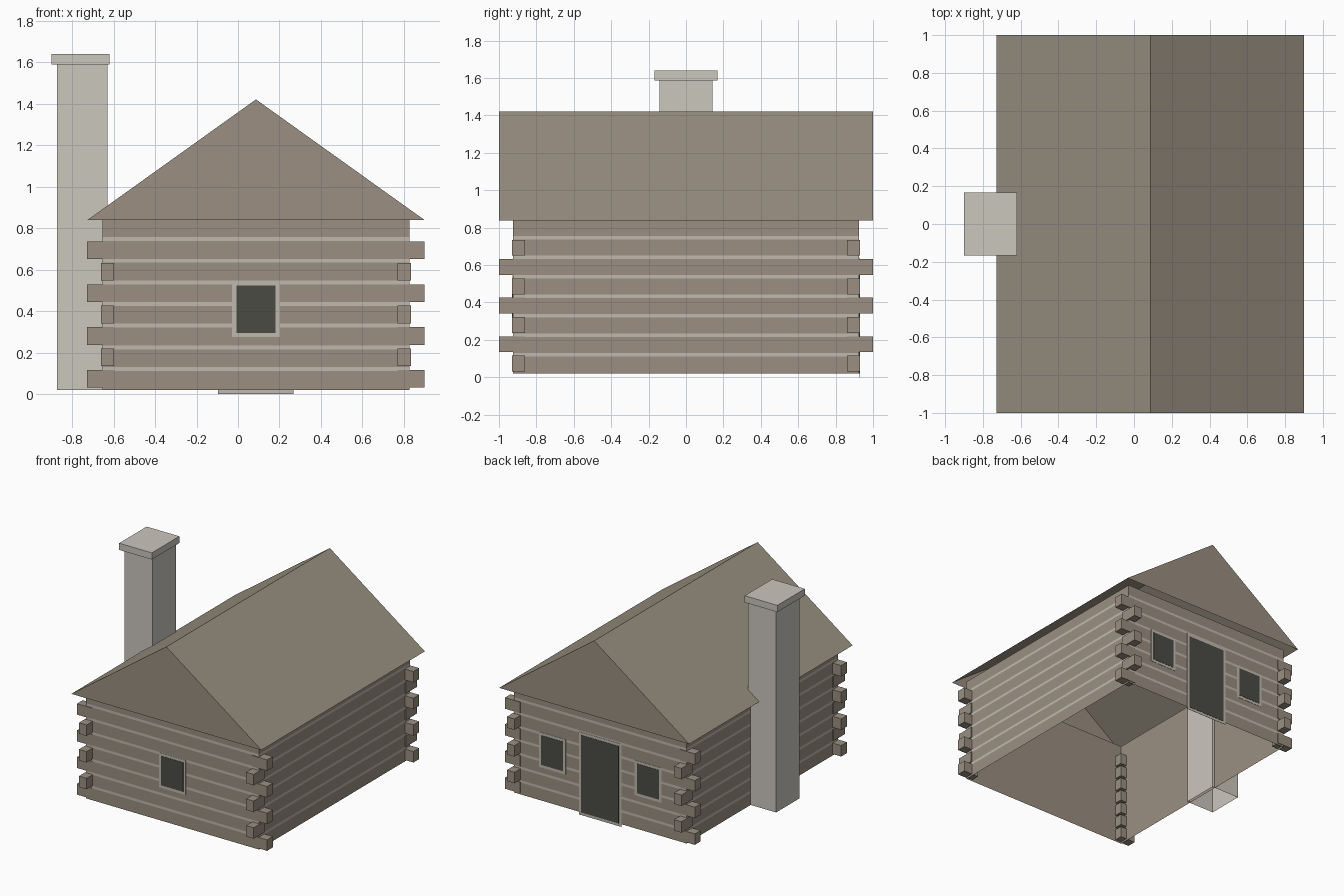
import bpy, bmesh

cube = bpy.data.objects.get("Cube")
if cube:
    bpy.data.objects.remove(cube, do_unlink=True)


def material(name, r, g, b):
    m = bpy.data.materials.new(name)
    m.use_nodes = True
    m.diffuse_color = (r, g, b, 1)
    m.node_tree.nodes["Principled BSDF"].inputs["Base Color"].default_value = (r, g, b, 1)
    return m


LOG = material("weathered log", .325, .275, .222)
ROOF = material("roof brown", .32, .28, .22)
MORTAR = material("pale mortar", .53, .49, .43)
STONE = material("chimney stone", .6, .57, .515)
DARK = material("dark opening", .07, .07, .06)


def finish(name, bm, *mats):
    mesh = bpy.data.meshes.new(name)
    bm.to_mesh(mesh)
    bm.free()
    for mat in mats:
        mesh.materials.append(mat)
    obj = bpy.data.objects.new(name, mesh)
    bpy.context.collection.objects.link(obj)
    return obj


def add_box(bm, x0, x1, y0, y1, z0, z1):
    for v in bmesh.ops.create_cube(bm, size=1)["verts"]:
        v.co.x = x1 if v.co.x > 0 else x0
        v.co.y = y1 if v.co.y > 0 else y0
        v.co.z = z1 if v.co.z > 0 else z0


def box(name, mat, *size):
    bm = bmesh.new()
    add_box(bm, *size)
    return finish(name, bm, mat)


def tube(bm, x0, x1, y0, y1, heights):
    """Open rectangular tube with a loop of edges at every height."""
    loops = [[bm.verts.new((x, y, z)) for x, y in
              ((x0, y0), (x1, y0), (x1, y1), (x0, y1))] for z in heights]
    for low, high in zip(loops, loops[1:]):
        for k in range(4):
            n = (k + 1) % 4
            bm.faces.new((low[k], low[n], high[n], high[k]))


# Main dimensions
CX = .0865
HX, HY = .74, .925
BASE, EAVE, RIDGE = .02, .838, 1.42
PITCH, GAP, LINES = .1043, .019, 7

# Outer walls: log courses with mortar bands between them
heights = [BASE]
for i in range(LINES):
    mid = .121 + i * PITCH
    heights += [mid - GAP / 2, mid + GAP / 2]
heights.append(EAVE)
bm = bmesh.new()
tube(bm, CX - HX, CX + HX, -HY, HY, heights)
for f in bm.faces:
    f.material_index = int(max(v.co.z for v in f.verts) - min(v.co.z for v in f.verts) < GAP * 1.5)
finish("log_walls", bm, LOG, MORTAR)

# Plain inner lining, facing inwards
bm = bmesh.new()
SKIN = .004
tube(bm, CX - HX + SKIN, CX + HX - SKIN, -HY + SKIN, HY - SKIN, (BASE, EAVE))
bmesh.ops.reverse_faces(bm, faces=bm.faces[:])
finish("inner_lining", bm, LOG)

# Alternating log ends at the four corners
ends = bmesh.new()
for i in range(LINES):
    z0 = .031 + i * .1032
    out_x, out_y = (.8135, .93) if i % 2 == 0 else (.748, 1.0)
    for sx in (-1, 1):
        for sy in (-1, 1):
            add_box(ends, *sorted((CX + sx * .683, CX + sx * out_x)),
                    *sorted((sy * .86, sy * out_y)), z0, z0 + .085)
finish("log_ends", ends, LOG)

# Gabled roof, open underneath, with log-coloured gables
bm = bmesh.new()
front, back = [[bm.verts.new((CX + dx, y, z)) for dx, z in
                ((-.8135, EAVE), (.8135, EAVE), (0, RIDGE))] for y in (-1, 1)]
gables = [bm.faces.new(front), bm.faces.new(back[::-1])]
bm.faces.new((front[1], back[1], back[2], front[2]))
bm.faces.new((front[2], back[2], back[0], front[0]))
for f in gables:
    f.material_index = 1
finish("roof", bm, ROOF, LOG)

# Chimney, hollow and open below, and its cap
bm = bmesh.new()
tube(bm, -.872, -.63, -.143, .143, (BASE, 1.588))
finish("chimney_shaft", bm, STONE)
box("chimney_cap", STONE, -.9, -.62, -.168, .168, 1.588, 1.64)


# Framed openings: a thin pale plate with a dark pane on it
def opening(name, side, cx, half, z0, z1, trim=.021):
    box(name + "_frame", MORTAR, cx - half, cx + half,
        *sorted((side * HY, side * (HY + .002))), z0, z1)
    box(name + "_pane", DARK, cx - half + trim, cx + half - trim,
        *sorted((side * (HY + .001), side * (HY + .004))), z0 + trim, z1 - trim)


opening("front_window", -1, CX, .115, .274, .543)
for label, s in (("left", 1), ("right", -1)):
    opening("back_window_" + label, 1, CX + s * .41, .115, .277, .547)
opening("door", 1, CX, .182, 0, .64)
